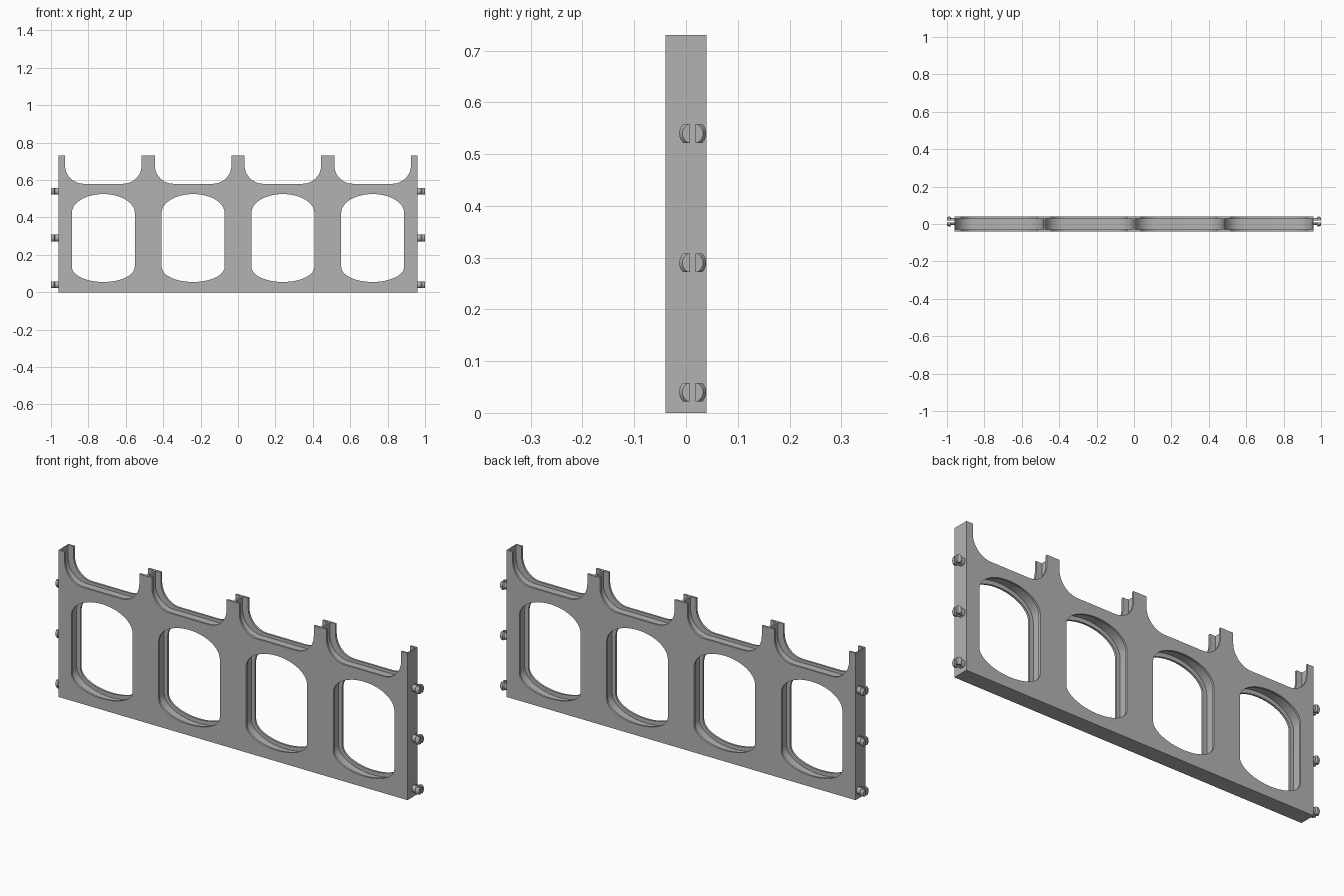
import bpy, bmesh, math
from mathutils import Matrix, Vector

cube = bpy.data.objects.get("Cube")
if cube:
    bpy.data.objects.remove(cube)

grey = bpy.data.materials.new("plain grey")
grey.use_nodes = True
GREY = (0.45, 0.45, 0.45, 1)
grey.diffuse_color = GREY
grey.node_tree.nodes["Principled BSDF"].inputs["Base Color"].default_value = GREY

BAYS = (-0.72, -0.24, 0.24, 0.72)
END, TOP, STEPS = 0.96, 0.73, 12


def window(cx, grow):
    """Tall opening with half-elliptical head and foot."""
    pts = []
    for cz, height, start in ((0.425, 0.1, 0), (0.135, 0.08, math.pi)):
        for i in range(2 * STEPS + 1):
            a = start + math.pi * i / (2 * STEPS)
            pts.append((cx + (0.168 + grow) * math.cos(a),
                        cz + (height + grow) * math.sin(a)))
    return pts


def outline(side, drop):
    """Straight base and ends, with a round-cornered scallop above each bay."""
    pts = [(END, 0), (-END, 0), (-END, TOP)]
    r, flat = 0.1, 0.105 + side
    for cx in BAYS:
        pts.append((cx - flat - r, TOP))
        for sign in (-1, 1):
            for i in range(STEPS + 1):
                a = math.pi / 2 * (i if sign < 0 else STEPS - i) / STEPS
                pts.append((cx + sign * (flat + r * math.cos(a)),
                            0.68 - drop - r * math.sin(a)))
        pts.append((cx + flat + r, TOP))
    return pts + [(END, TOP)]


def panel(name, y, half, side=0, drop=0, grow=0):
    """Filled, extruded sheet standing in the XZ plane."""
    cu = bpy.data.curves.new(name, "CURVE")
    cu.dimensions, cu.fill_mode, cu.extrude = "2D", "BOTH", half
    for loop in [outline(side, drop)] + [window(cx, grow) for cx in BAYS]:
        sp = cu.splines.new("POLY")
        sp.points.add(len(loop) - 1)
        for p, (x, z) in zip(sp.points, loop):
            p.co = (x, z, 0, 1)
        sp.use_cyclic_u = True
    tmp = bpy.data.objects.new(name, cu)
    bpy.context.collection.objects.link(tmp)
    bpy.context.view_layer.update()
    dg = bpy.context.evaluated_depsgraph_get()
    me = bpy.data.meshes.new_from_object(tmp.evaluated_get(dg))
    bpy.data.objects.remove(tmp)
    me.transform(Matrix.Translation((0, y, 0)) @ Matrix.Rotation(math.pi / 2, 4, "X"))
    bm = bmesh.new()
    bm.from_mesh(me)
    bmesh.ops.remove_doubles(bm, verts=bm.verts, dist=1e-5)
    bmesh.ops.recalc_face_normals(bm, faces=bm.faces)
    add(name, bm)


def add(name, bm):
    me = bpy.data.meshes.new(name)
    bm.to_mesh(me)
    bm.free()
    me.materials.append(grey)
    ob = bpy.data.objects.new(name, me)
    bpy.context.collection.objects.link(ob)
    bpy.ops.object.select_all(action="DESELECT")
    ob.select_set(True)
    bpy.context.view_layer.objects.active = ob
    bpy.ops.object.shade_smooth_by_angle(angle=math.radians(25))


def prong(name, side, half, z):
    """Half of a split snap pin: lipped stud, flattened above and below."""
    bm = bmesh.new()
    rings = []
    for x, r in ((0.95, 0.019), (0.978, 0.019), (0.983, 0.026), (0.991, 0.026), (1.0, 0.02)):
        rings.append([bm.verts.new((x, r * math.cos(a), r * math.sin(a)))
                      for a in (math.tau * i / 24 for i in range(24))])
    for a, b in zip(rings, rings[1:]):
        for i in range(24):
            j = (i + 1) % 24
            bm.faces.new((a[i], a[j], b[j], b[i]))
    bm.faces.new(rings[0])
    bm.faces.new(rings[-1])
    # Trim the slot face and the two flats
    for co, no in (((0, half * 0.005, 0), (0, -half, 0)),
                   ((0, 0, 0.018), (0, 0, 1)), ((0, 0, -0.018), (0, 0, -1))):
        cut = bmesh.ops.bisect_plane(bm, geom=bm.verts[:] + bm.edges[:] + bm.faces[:],
                                     plane_co=co, plane_no=no, clear_outer=True)
        bmesh.ops.holes_fill(bm, edges=[e for e in bm.edges if e.is_boundary])
    for v in bm.verts:
        v.co = Vector((side * v.co.x, v.co.y + 0.013, v.co.z + z))
    bmesh.ops.recalc_face_normals(bm, faces=bm.faces)
    add(name, bm)


# Outer sheets and the recessed core between them
panel("front_plate", -0.035, 0.005)
panel("back_plate", 0.035, 0.005)
panel("recessed_core", 0, 0.03, side=0.03, drop=0.015, grow=0.02)

# Snap pins on both ends
for side, label in ((1, "left"), (-1, "right")):
    for z, level in ((0.04, "lower"), (0.29, "middle"), (0.54, "upper")):
        for half, face in ((-1, "front"), (1, "back")):
            prong(f"{label}_{level}_pin_{face}_half", side, half, z)
